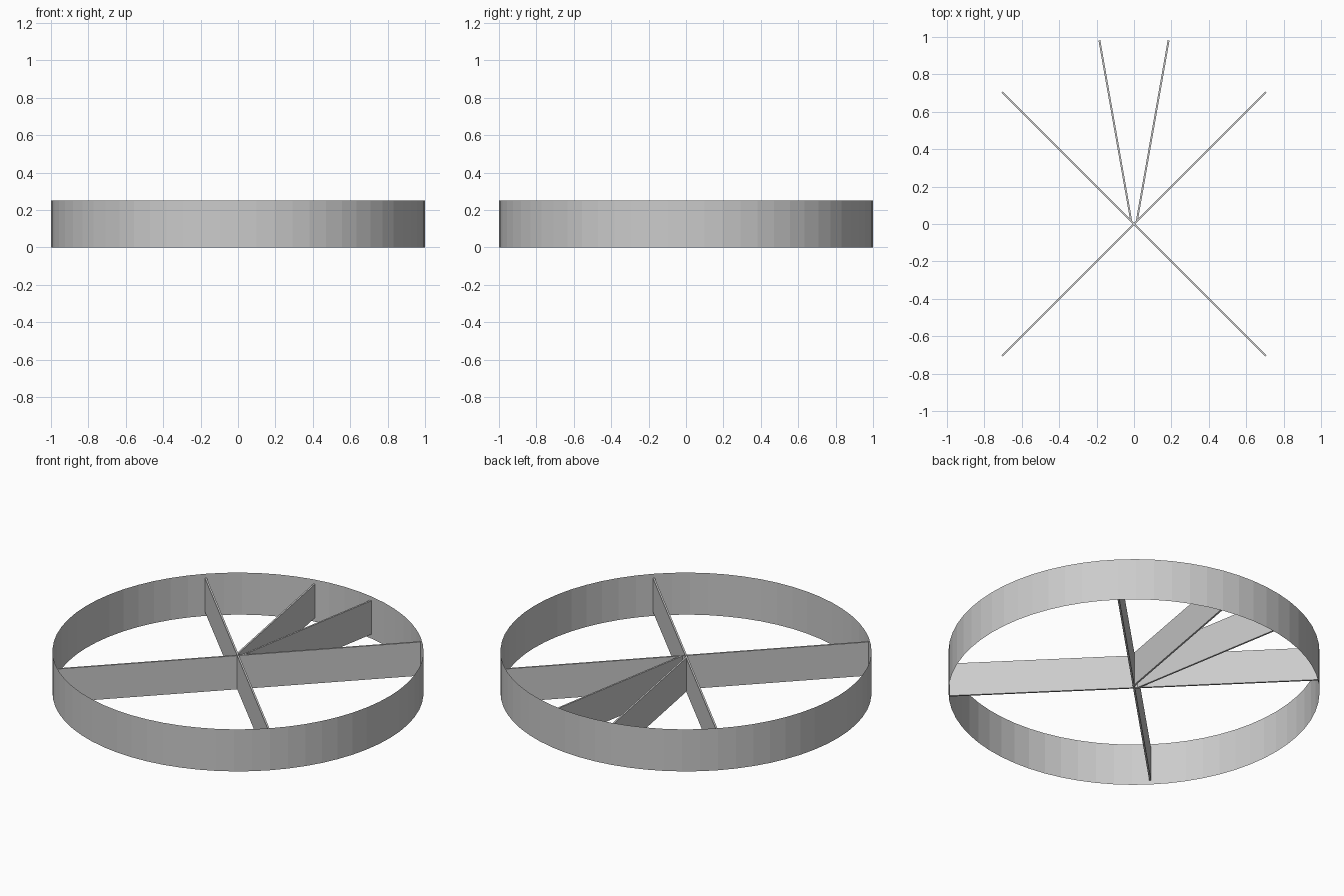
import bpy, math
from mathutils import Vector

if "Cube" in bpy.data.objects:
    bpy.data.objects.remove(bpy.data.objects["Cube"])

RADIUS, HEIGHT = 1.0, 0.25
PANEL_H, PANEL_T = 0.20, 0.01


def panel(name, start, end):
    """Thin upright divider running between two plan points."""
    a, b = Vector(start), Vector(end)
    d = b - a
    mid = (a + b) / 2
    bpy.ops.mesh.primitive_cube_add(
        size=1, location=(mid.x, mid.y, HEIGHT / 2),
        rotation=(0, 0, math.atan2(d.y, d.x)))
    ob = bpy.context.object
    ob.name = name
    ob.scale = (d.length, PANEL_T, PANEL_H)
    return ob


def polar(r, deg):
    return (r * math.cos(math.radians(deg)), r * math.sin(math.radians(deg)))


# Outer ring: open, single-surface band
bpy.ops.mesh.primitive_cylinder_add(
    vertices=64, radius=RADIUS, depth=HEIGHT, end_fill_type='NOTHING',
    location=(0, 0, HEIGHT / 2))
bpy.context.object.name = "outer_ring"

# Four diagonal dividers
for i in range(4):
    panel(f"diagonal_divider_{i + 1}", polar(0.004, 45 + 90 * i), polar(0.998, 45 + 90 * i))

# Pair of narrow-angle dividers towards the back
for side, label in ((1, "right"), (-1, "left")):
    panel(f"back_divider_{label}", (side * 0.015, 0.016), (side * 0.185, 0.982))
